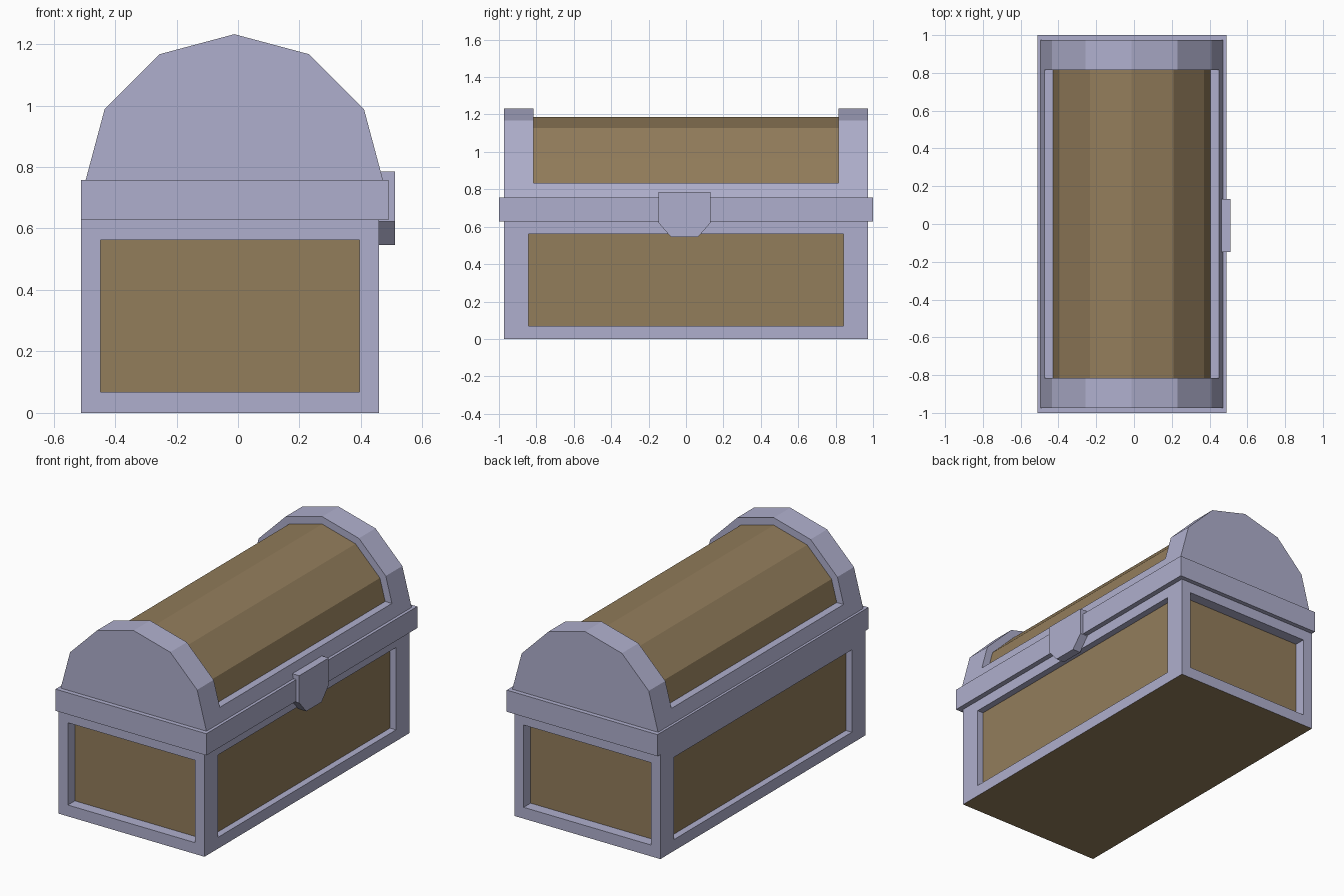
import bpy, bmesh, math
from mathutils import Vector

if "Cube" in bpy.data.objects:
    bpy.data.objects.remove(bpy.data.objects["Cube"])


def material(name, rgb):
    m = bpy.data.materials.new(name)
    m.diffuse_color = (*rgb, 1)
    m.use_nodes = True
    m.node_tree.nodes["Principled BSDF"].inputs["Base Color"].default_value = m.diffuse_color
    return m


METAL = material("pale lavender metal", (0.43, 0.43, 0.61))
WOOD = material("brown wood", (0.29, 0.205, 0.105))


def finish(bm, name):
    bmesh.ops.remove_doubles(bm, verts=bm.verts, dist=1e-5)
    bmesh.ops.recalc_face_normals(bm, faces=bm.faces)
    me = bpy.data.meshes.new(name)
    bm.to_mesh(me)
    bm.free()
    me.materials.append(METAL)
    me.materials.append(WOOD)
    ob = bpy.data.objects.new(name, me)
    bpy.context.collection.objects.link(ob)
    return ob


def face(bm, pts, mat=0):
    f = bm.faces.new([bm.verts.new(p) for p in pts])
    f.material_index = mat
    return f


def rect(a, b, mu, mv, z0, z1, push):
    # upright rectangle between plan points a and b, with margins, pushed inwards
    d = (b - a).normalized()
    n = Vector((-d.y, d.x, 0)) * push
    p, q = a + d * mu + n, b - d * mu + n
    lo, hi = Vector((0, 0, z0 + mv)), Vector((0, 0, z1 - mv))
    return [p + lo, q + lo, q + hi, p + hi]


# body: four framed walls with recessed wood panels, wooden underside
X0, X1, Y, H = -0.511, 0.459, 0.973, 0.63
plan = [Vector(p) for p in ((X0, -Y, 0), (X1, -Y, 0), (X1, Y, 0), (X0, Y, 0))]
bm = bmesh.new()
for i in range(4):
    a, b = plan[i], plan[(i + 1) % 4]
    mu, depth = ((0.063, 0.066), (0.13, 0.04))[i % 2]
    outer = rect(a, b, 0, 0, 0, H, 0)
    rim = rect(a, b, mu, 0.068, 0, H, 0)
    deep = rect(a, b, mu, 0.068, 0, H, depth)
    for k in range(4):
        l = (k + 1) % 4
        face(bm, [outer[k], outer[l], rim[l], rim[k]])
        face(bm, [rim[k], rim[l], deep[l], deep[k]])
    face(bm, deep, 1)
face(bm, plan, 1)
face(bm, [p + Vector((0, 0, H)) for p in plan])
finish(bm, "chest_body")

# rim band around the base of the lid
bm = bmesh.new()
bmesh.ops.create_cube(bm, size=1)
for v in bm.verts:
    v.co = (v.co.x * 1.001 - 0.0105, v.co.y * 2, v.co.z * 0.13 + 0.692)
finish(bm, "lid_band")

# lid: arched metal frame with a recessed wooden barrel
CX, CZ, SILL = -0.012, 0.745, 0.835


def arch(r):
    pts = [(CX + r * math.cos(math.radians(a)), CZ + r * math.sin(math.radians(a)))
           for a in range(0, 181, 30)]
    t = (SILL - CZ) / (pts[1][1] - CZ)
    x = pts[0][0] + t * (pts[1][0] - pts[0][0])
    return [pts[0], (x, SILL)] + pts[1:-1] + [(2 * CX - x, SILL), pts[-1]]


P, Q = arch(0.487), arch(0.442)
ys = [-0.973, -0.816, 0.816, 0.973]


def at(p, y):
    return (p[0], y, p[1])


bm = bmesh.new()
for i in range(len(P) - 1):
    sill = i in (0, len(P) - 2)
    for j in range(3):
        wood = j == 1 and not sill
        R = Q if wood else P
        face(bm, [at(R[i], ys[j]), at(R[i + 1], ys[j]),
                  at(R[i + 1], ys[j + 1]), at(R[i], ys[j + 1])], int(wood))
    if not sill:  # inner edges of the end arches
        for y in ys[1:3]:
            face(bm, [at(P[i], y), at(P[i + 1], y), at(Q[i + 1], y), at(Q[i], y)])
for k in (1, len(P) - 2):  # ledges along the long sides
    face(bm, [at(P[k], ys[1]), at(P[k], ys[2]), at(Q[k], ys[2]), at(Q[k], ys[1])])
for y in (ys[0], ys[3]):
    face(bm, [at(p, y) for p in P])
face(bm, [at(P[0], ys[0]), at(P[-1], ys[0]), at(P[-1], ys[3]), at(P[0], ys[3])])
finish(bm, "lid")

# latch plate with a tapered lower end
bm = bmesh.new()
half = [(0.14, 0.785), (0.14, 0.622), (0.073, 0.546)]
outline = half + [(-y, z) for y, z in reversed(half)]
f = face(bm, [(0.456, y - 0.008, z) for y, z in outline])
ext = bmesh.ops.extrude_face_region(bm, geom=[f], use_keep_orig=True)
for v in ext["geom"]:
    if isinstance(v, bmesh.types.BMVert):
        v.co.x = 0.51
finish(bm, "latch")
